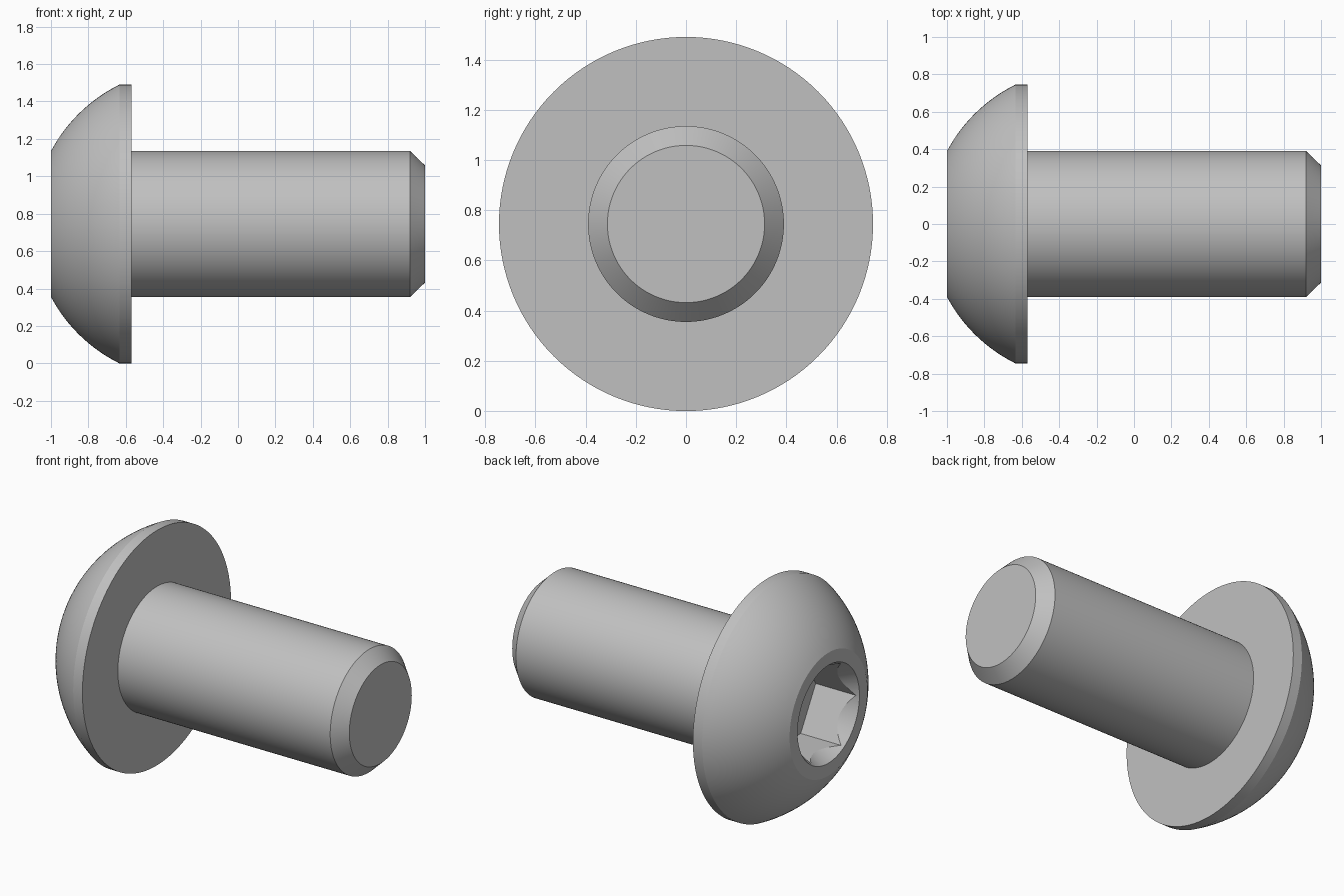
import bpy
import bmesh
from math import pi, radians, atan2, cos, sin
from mathutils import Vector

if "Cube" in bpy.data.objects:
    bpy.data.objects.remove(bpy.data.objects["Cube"])

AXIS_Z = 0.745       # height of the screw axis
HEAD_R = 0.745
SHAFT_R = 0.39

steel = bpy.data.materials.new("steel_grey")
steel.use_nodes = True
grey = (0.53, 0.53, 0.53, 1)
steel.diffuse_color = grey
steel.node_tree.nodes["Principled BSDF"].inputs["Base Color"].default_value = grey


def lathe(name, profile, sides):
    """Spin (x, radius) points around the screw axis."""
    bm = bmesh.new()
    verts = [bm.verts.new((x, r, 0)) for x, r in profile]
    edges = [bm.edges.new(pair) for pair in zip(verts, verts[1:])]
    bmesh.ops.spin(bm, geom=verts + edges, cent=(0, 0, 0), axis=(1, 0, 0),
                   angle=2 * pi, steps=sides)
    bmesh.ops.remove_doubles(bm, verts=bm.verts, dist=1e-4)
    bmesh.ops.recalc_face_normals(bm, faces=bm.faces)
    mesh = bpy.data.meshes.new(name)
    bm.to_mesh(mesh)
    bm.free()
    mesh.materials.append(steel)
    obj = bpy.data.objects.new(name, mesh)
    obj.location = Vector((0, 0, AXIS_Z))
    bpy.context.collection.objects.link(obj)
    return obj


def activate(obj):
    bpy.ops.object.select_all(action="DESELECT")
    obj.select_set(True)
    bpy.context.view_layer.objects.active = obj


def cut(target, cutter):
    cutter.hide_render = True
    mod = target.modifiers.new("cut", "BOOLEAN")
    mod.operation = "DIFFERENCE"
    mod.solver = "EXACT"
    mod.object = cutter
    activate(target)
    bpy.ops.object.modifier_apply(modifier=mod.name)
    bpy.data.objects.remove(cutter)


# Domed head: flat crown, spherical dome, short straight rim
centre, radius = -0.266, 0.831
start = atan2(SHAFT_R, 1 + centre)
end = atan2(HEAD_R, 0.635 + centre)
dome = []
for i in range(17):
    a = start + (end - start) * i / 16
    dome.append((centre - radius * cos(a), radius * sin(a)))
head = lathe("head", [(-1, 0)] + dome + [(-0.57, HEAD_R), (-0.57, 0)], 128)

# Hexagonal socket with a conical lead-in
cut(head, lathe("socket_cutter",
                [(-1.1, 0), (-1.1, 0.3), (-0.7, 0.3), (-0.7, 0)], 6))
cut(head, lathe("lead_in_cutter",
                [(-1.1, 0), (-1.1, 0.368), (-0.87, 0.235), (-0.87, 0)], 128))

# Plain shaft with a chamfered tip
shaft = lathe("shaft", [(-0.6, 0), (-0.6, SHAFT_R), (0.92, SHAFT_R),
                        (1, 0.313), (1, 0)], 128)

for part in (head, shaft):
    activate(part)
    bpy.ops.object.shade_smooth_by_angle(angle=radians(26))
